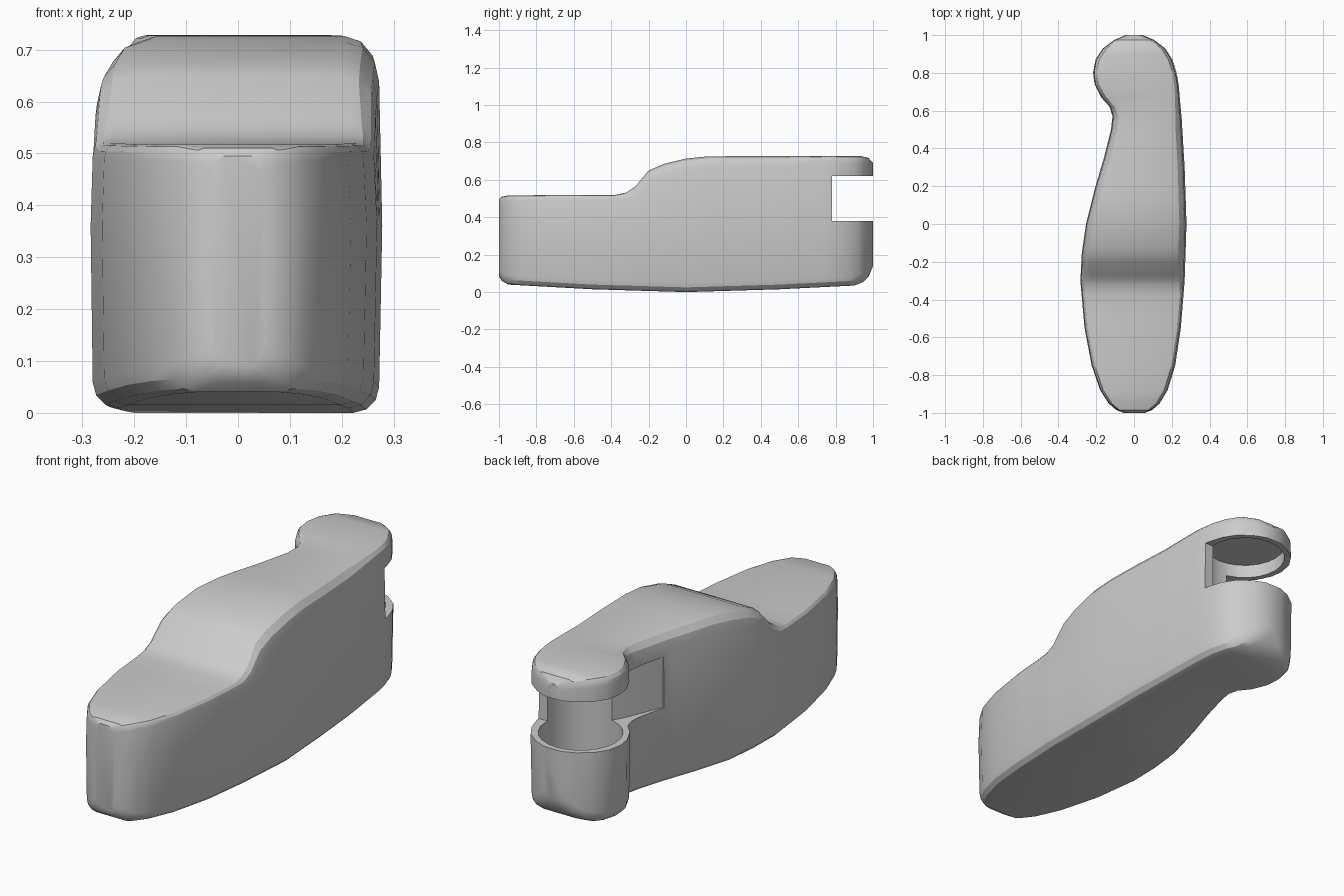
import bpy, bmesh
from math import sin, cos, pi

if "Cube" in bpy.data.objects:
    bpy.data.objects.remove(bpy.data.objects["Cube"])


def interp(table, y):
    for (a, va), (b, vb) in zip(table, table[1:]):
        if y <= b:
            return va + (vb - va) * (y - a) / (b - a)
    return table[-1][1]


# Profiles along y: left outline, right outline, underside, top, top edge rounding
LEFT = [(-1, -.05), (-.985, -.09), (-.95, -.13), (-.88, -.175), (-.75, -.22), (-.55, -.258),
        (-.3, -.28), (-.15, -.272), (0, -.25), (.2, -.2), (.35, -.155), (.5, -.118), (.57, -.11),
        (.62, -.125), (.67, -.17), (.74, -.205), (.8, -.213), (.87, -.2), (.93, -.16),
        (.975, -.1), (1, -.04)]
RIGHT = [(-1, .05), (-.985, .09), (-.95, .13), (-.88, .172), (-.75, .212), (-.55, .242),
         (-.3, .262), (0, .272), (.3, .262), (.55, .247), (.74, .23), (.8, .22), (.87, .198),
         (.93, .16), (.975, .1), (1, .04)]
BOTTOM = [(-1, .085), (-.985, .06), (-.95, .04), (-.5, .015), (0, 0), (.5, .015), (.9, .035),
          (.95, .055), (.975, .08), (1, .14)]
TOP = [(-1, .495), (-.985, .51), (-.95, .517), (-.38, .52), (-.32, .532), (-.27, .565),
       (-.2, .65), (-.12, .685), (0, .714), (.12, .726), (.93, .728), (.975, .718), (1, .69)]
ROUND = [(-1, .025), (-.38, .025), (-.2, .065), (.5, .06), (.7, .035), (1, .03)]


def section(y):
    l, r = interp(LEFT, y), interp(RIGHT, y)
    b, t, c = interp(BOTTOM, y), interp(TOP, y), interp(ROUND, y)
    w = r - l
    pts = []
    # corner: side x, inward sign, level z, vertical sign, radius, start angle
    for right, up, rad in ((1, 0, .05), (1, 1, c), (0, 1, c), (0, 0, .05)):
        rx = min(rad, w * .4)
        cx = r - rx if right else l + rx
        cz = t - rad * 1.2 if up else b + rad
        rz = rad * 1.2 if up else rad
        start = {(1, 0): -pi / 2, (1, 1): 0, (0, 1): pi / 2, (0, 0): pi}[(right, up)]
        for i in range(4):
            a = start + i * pi / 6
            pts.append((cx + rx * cos(a), y, cz + rz * sin(a)))
        # barrel bulge half way up each side wall
        if right and not up:
            pts.append((r + .006, y, .36))
        if up and not right:
            pts.append((l - .004, y, .36))
    return pts


def make_object(name, rings):
    bm = bmesh.new()
    loops = [[bm.verts.new(p) for p in ring] for ring in rings]
    n = len(loops[0])
    for a, b in zip(loops, loops[1:]):
        for i in range(n):
            j = (i + 1) % n
            bm.faces.new((a[i], a[j], b[j], b[i]))
    bm.faces.new(loops[0])
    bm.faces.new(loops[-1])
    bmesh.ops.triangulate(bm, faces=[f for f in bm.faces if len(f.verts) == 4])
    bmesh.ops.recalc_face_normals(bm, faces=bm.faces)
    mesh = bpy.data.meshes.new(name)
    bm.to_mesh(mesh)
    bm.free()
    ob = bpy.data.objects.new(name, mesh)
    bpy.context.collection.objects.link(ob)
    return ob


def prism(name, outline, z0, z1):
    return make_object(name, [[(x, y, z) for x, y in outline] for z in (z0, z1)])


# Main casing lofted front to back
ys = sorted({y for tab in (LEFT, RIGHT, BOTTOM, TOP, ROUND) for y, _ in tab})
body = make_object("casing", [section(y) for y in ys])

# Side opening between cap and cup, with a thumb groove on the left
notch = prism("notch_cutter", [(-.5, .36), (-.145, .38), (-.075, .55), (-.02, .65), (.0, .78),
                               (.5, .78), (.5, 1.2), (-.5, 1.2)], .38, .62)
# Round bore that hollows the cup and the cap
bore = prism("bore_cutter", [(.183 * cos(i * pi / 12), .792 + .183 * sin(i * pi / 12))
                             for i in range(24)], .12, .685)

bpy.ops.object.select_all(action='DESELECT')
bpy.context.view_layer.objects.active = body
body.select_set(True)
for cutter in (notch, bore):
    cutter.hide_render = True
    mod = body.modifiers.new(cutter.name, 'BOOLEAN')
    mod.operation = 'DIFFERENCE'
    mod.solver = 'EXACT'
    mod.object = cutter
    bpy.ops.object.modifier_apply(modifier=mod.name)
    bpy.data.objects.remove(cutter)

bpy.ops.object.shade_smooth_by_angle(angle=.45)
